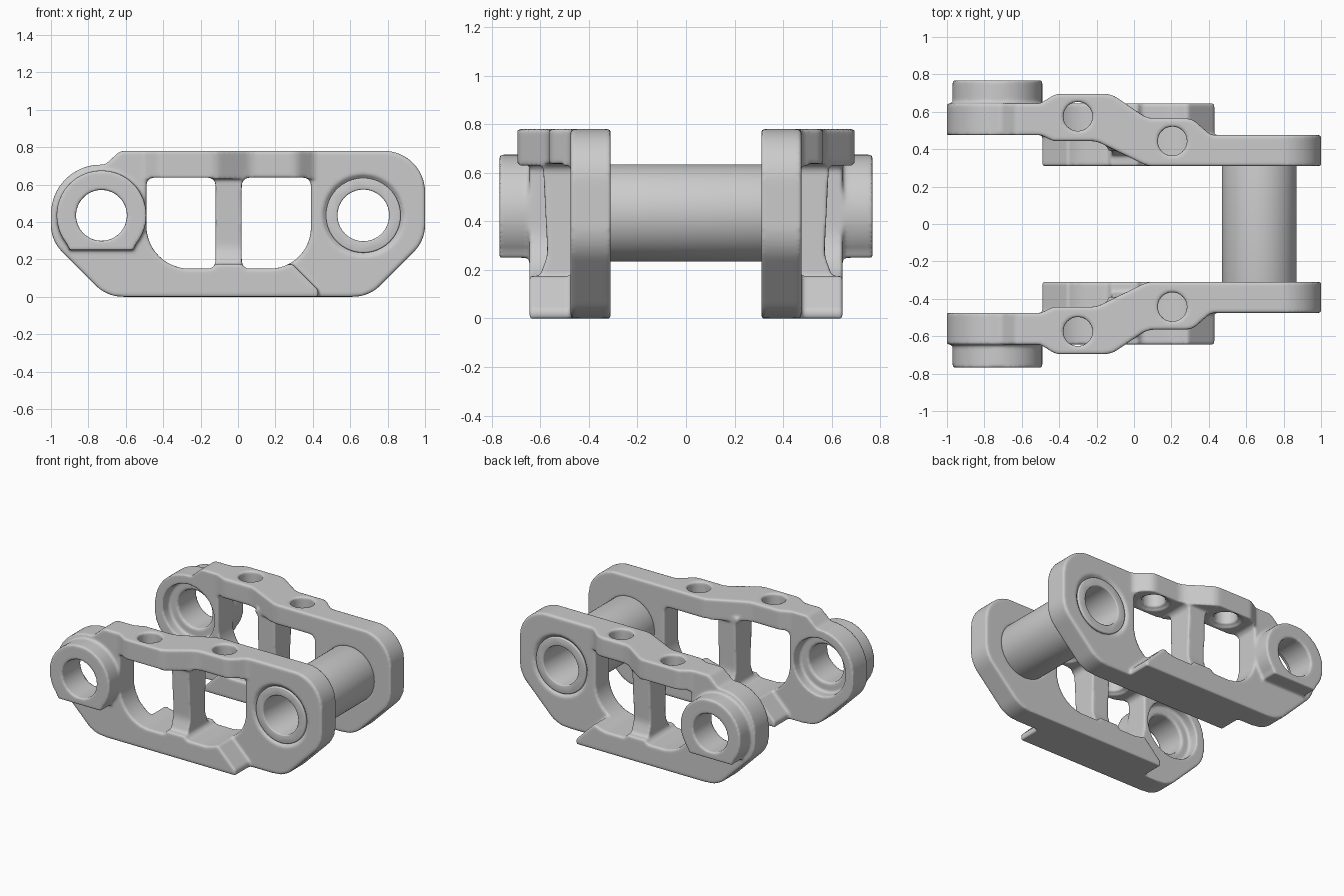
import bpy, bmesh, math
from mathutils import Vector

if "Cube" in bpy.data.objects:
    bpy.data.objects.remove(bpy.data.objects["Cube"])

INNER, MID, OUTER = 0.31, 0.476, 0.645    # depths of the offset plates
PIN, BUSH, AXIS_Z = -0.73, 0.67, 0.435    # joint centres


def rounded(corners, step=math.radians(6)):
    """Polygon outline with each (a, b, radius) corner filleted."""
    out = []
    for i, (a, b, r) in enumerate(corners):
        p = Vector((a, b))
        u = (Vector(corners[i - 1][:2]) - p).normalized()
        v = (Vector(corners[(i + 1) % len(corners)][:2]) - p).normalized()
        if not r:
            out.append(p)
            continue
        half = u.angle(v) / 2
        mid = (u + v).normalized()
        centre = p + mid * (r / math.sin(half))
        start = p + u * (r / math.tan(half)) - centre
        sweep = math.pi - 2 * half
        turn = 1 if start.x * u.y - start.y * u.x < 0 else -1
        n = max(2, round(sweep / step))
        for k in range(n + 1):
            t = turn * sweep * k / n
            c, s = math.cos(t), math.sin(t)
            out.append(centre + Vector((start.x * c - start.y * s, start.x * s + start.y * c)))
    return out


def circle(a, b, r, n=64):
    return [Vector((a + r * math.cos(math.tau * k / n), b + r * math.sin(math.tau * k / n)))
            for k in range(n)]


def prism(name, outline, axis, lo, hi):
    """Extrude a 2D outline along the named axis."""
    place = {"x": lambda p, t: (t, p.x, p.y),
             "y": lambda p, t: (p.x, t, p.y),
             "z": lambda p, t: (p.x, p.y, t)}[axis]
    bm = bmesh.new()
    face = bm.faces.new([bm.verts.new(place(p, lo)) for p in outline])
    top = bmesh.ops.extrude_face_region(bm, geom=[face])["geom"]
    shift = Vector(place(Vector((0, 0)), hi - lo))
    bmesh.ops.translate(bm, vec=shift, verts=[v for v in top if isinstance(v, bmesh.types.BMVert)])
    bmesh.ops.recalc_face_normals(bm, faces=bm.faces)
    mesh = bpy.data.meshes.new(name)
    bm.to_mesh(mesh)
    bm.free()
    obj = bpy.data.objects.new(name, mesh)
    bpy.context.collection.objects.link(obj)
    return obj


def box(name, x0, x1, y0, y1, z0, z1):
    return prism(name, [Vector(p) for p in ((x0, y0), (x1, y0), (x1, y1), (x0, y1))], "z", z0, z1)


def bake(obj):
    """Replace the mesh by its modified result."""
    deps = bpy.context.evaluated_depsgraph_get()
    mesh = bpy.data.meshes.new_from_object(obj.evaluated_get(deps))
    obj.modifiers.clear()
    obj.data = mesh


def combine(obj, others, operation):
    """Apply boolean operands in turn and discard them."""
    for other in others:
        mod = obj.modifiers.new("boolean", "BOOLEAN")
        mod.operation, mod.solver, mod.object = operation, "EXACT", other
        bake(obj)
        bpy.data.objects.remove(other)


def smooth_shade(obj, degrees):
    bpy.ops.object.select_all(action="DESELECT")
    obj.select_set(True)
    bpy.context.view_layer.objects.active = obj
    bpy.ops.object.shade_smooth_by_angle(angle=math.radians(degrees))


# Jogged top rail, the two offset end plates, the foot and the middle post
rail_plan = rounded([
    (-1.1, MID, 0), (-0.5, MID, 0.04), (-0.43, 0.443, 0.04), (-0.2, 0.443, 0.12),
    (0.07, INNER, 0.12), (1.1, INNER, 0), (1.1, MID, 0), (0.41, MID, 0.06),
    (0.31, 0.565, 0.1), (0.07, 0.565, 0.12), (-0.12, 0.695, 0.12), (-0.42, 0.695, 0.08),
    (-0.5, OUTER, 0.03), (-1.1, OUTER, 0)])
link = prism("rear_link", rail_plan, "z", 0.63, 0.9)
pin_plate = box("pin_plate", -1.1, -0.3, MID, OUTER, -0.1, 0.7)
bush_plate = box("bush_plate", 0.2, 1.1, INNER, MID, -0.1, 0.7)
foot = prism("foot", rounded([
    (-0.49, -0.1, 0), (0.43, -0.1, 0), (0.43, 0.035, 0.03), (0.29, 0.175, 0.02),
    (-0.35, 0.175, 0.02), (-0.49, 0.035, 0.03)]), "y", INNER, OUTER)
post = prism("post", rounded([
    (0.33, 0.1, 0), (0.63, 0.1, 0), (0.57, 0.26, 0.15), (0.59, 0.66, 0),
    (0.39, 0.66, 0), (0.4, 0.26, 0.15)]), "x", -0.14, 0.04)
combine(link, [pin_plate, bush_plate, foot, post], "UNION")

# Side silhouette
side = prism("side", rounded([
    (-1, 0.706, 0.265), (-0.71, 0.706, 0.05), (-0.63, 0.78, 0.06), (1, 0.78, 0.22),
    (1, 0.3, 0.2), (0.7, 0, 0.2), (-0.7, 0, 0.2), (-1, 0.3, 0.2)]), "y", 0.2, 0.9)
combine(link, [side], "INTERSECT")

# Windows either side of the post
windows = [prism("window", rounded(c), "y", 0.2, 0.9) for c in (
    [(-0.49, 0.15, 0.23), (-0.12, 0.15, 0.04), (-0.12, 0.637, 0.04), (-0.49, 0.637, 0.04)],
    [(0.02, 0.15, 0.04), (0.39, 0.15, 0.22), (0.39, 0.637, 0.04), (0.02, 0.637, 0.04)])]
combine(link, windows, "DIFFERENCE")

# Pin boss with a flat underside
ring = [p for p in circle(PIN, AXIS_Z, 0.24) if p.y > 0.25]
start = max(range(len(ring)), key=lambda i: (ring[i] - ring[i - 1]).length)
ring = ring[start:] + ring[:start]
for end in (0, -1):
    ring[end].y = 0.25
combine(link, [prism("boss", ring, "y", 0.56, 0.768)], "UNION")

# Pin bore with inner recess, bushing seat and bolt holes
bores = [prism("bore", circle(x, AXIS_Z, r), "y", lo, hi) for x, r, lo, hi in (
    (PIN, 0.136, 0.2, 0.9), (PIN, 0.205, 0.4, 0.55),
    (BUSH, 0.192, 0.2, 0.9), (BUSH, 0.213, 0.458, 0.6))]
for x, y in ((-0.3, 0.575), (0.205, 0.443)):
    bores.append(prism("bolt_hole", circle(x, y, 0.078), "z", 0.55, 0.9))
    bores.append(prism("bolt_seat", circle(x, y, 0.105), "z", 0.55, 0.652))
combine(link, bores, "DIFFERENCE")

# Soften the casting into one rounded skin
skin = link.modifiers.new("skin", "REMESH")
skin.mode, skin.voxel_size = "VOXEL", 0.009
relax = link.modifiers.new("relax", "SMOOTH")
relax.factor, relax.iterations = 0.5, 5
bake(link)
smooth_shade(link, 60)

# Opposite link
front = bpy.data.objects.new("front_link", link.data.copy())
bpy.context.collection.objects.link(front)
bm = bmesh.new()
bm.from_mesh(front.data)
bmesh.ops.scale(bm, vec=(1, -1, 1), verts=bm.verts)
bmesh.ops.reverse_faces(bm, faces=bm.faces)
bm.to_mesh(front.data)
bm.free()

# Hollow bushing joining the links
bushing = prism("bushing", circle(BUSH, AXIS_Z, 0.2), "y", -MID + 0.004, MID - 0.004)
combine(bushing, [prism("bushing_bore", circle(BUSH, AXIS_Z, 0.138), "y", -0.9, 0.9)], "DIFFERENCE")
bevel = bushing.modifiers.new("bevel", "BEVEL")
bevel.width, bevel.segments = 0.008, 3
bake(bushing)
smooth_shade(bushing, 35)
